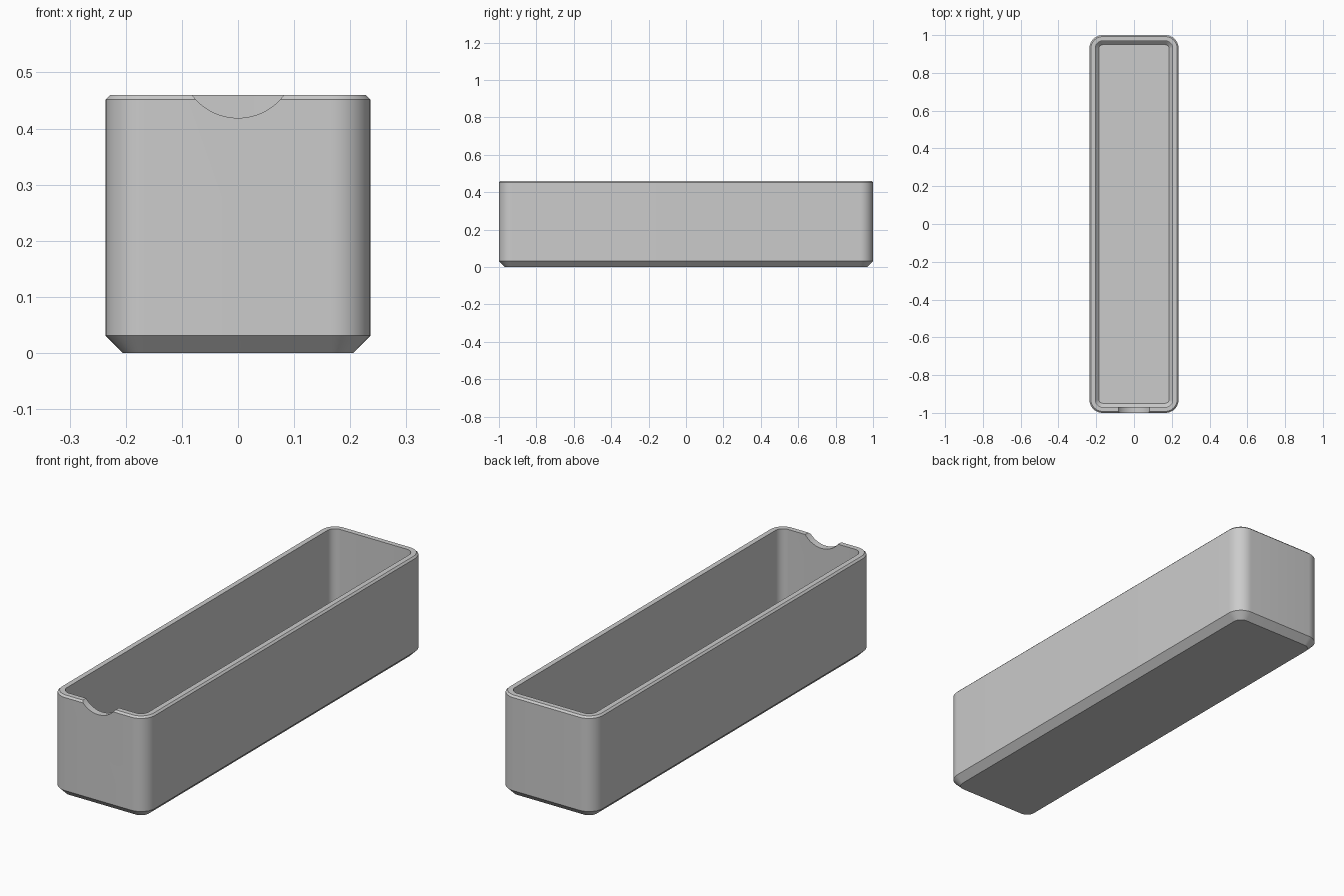
import bpy, bmesh
from math import cos, sin, pi

cube = bpy.data.objects.get("Cube")
if cube:
    bpy.data.objects.remove(cube, do_unlink=True)

HALF_X, HALF_Y, HEIGHT = 0.236, 1.0, 0.46
RADIUS, WALL, SEGMENTS = 0.07, 0.031, 12

grey = bpy.data.materials.new("plain grey")
grey.use_nodes = True
colour = (0.6, 0.6, 0.6, 1)
grey.diffuse_color = colour
grey.node_tree.nodes["Principled BSDF"].inputs["Base Color"].default_value = colour


def rounded_ring(bm, inset, z):
    """Rounded rectangle offset inwards from the outer footprint."""
    r = RADIUS - inset
    cx, cy = HALF_X - RADIUS, HALF_Y - RADIUS
    ring = []
    for corner, (sx, sy) in enumerate([(1, 1), (-1, 1), (-1, -1), (1, -1)]):
        for i in range(SEGMENTS + 1):
            a = (corner + i / SEGMENTS) * pi / 2
            ring.append(bm.verts.new((sx * cx + r * cos(a), sy * cy + r * sin(a), z)))
    return ring


# Tray section: inset and height, from underside over the rim to the floor
section = [
    (WALL, 0), (0, WALL), (0, HEIGHT - 0.008), (0.008, HEIGHT),
    (WALL, HEIGHT), (WALL, WALL + 0.02), (WALL + 0.02, WALL),
]
bm = bmesh.new()
rings = [rounded_ring(bm, inset, z) for inset, z in section]
for low, high in zip(rings, rings[1:]):
    n = len(low)
    for i in range(n):
        j = (i + 1) % n
        bm.faces.new((low[i], low[j], high[j], high[i]))
bm.faces.new(rings[0][::-1])
bm.faces.new(rings[-1])
bmesh.ops.recalc_face_normals(bm, faces=bm.faces)
mesh = bpy.data.meshes.new("tray")
bm.to_mesh(mesh)
bm.free()
mesh.materials.append(grey)
tray = bpy.data.objects.new("tray", mesh)
bpy.context.collection.objects.link(tray)

# Finger notch through the front wall
bpy.ops.mesh.primitive_cylinder_add(
    vertices=96, radius=0.1025, depth=0.2,
    location=(0, -HALF_Y, 0.5215), rotation=(pi / 2, 0, 0))
cutter = bpy.context.object
cutter.name = "notch_cutter"
cutter.hide_render = True
cutter.data.materials.append(grey)

bpy.ops.object.select_all(action="DESELECT")
tray.select_set(True)
bpy.context.view_layer.objects.active = tray
notch = tray.modifiers.new("finger notch", "BOOLEAN")
notch.operation = "DIFFERENCE"
notch.solver = "EXACT"
notch.object = cutter
bpy.ops.object.modifier_apply(modifier=notch.name)
bpy.data.objects.remove(cutter, do_unlink=True)
bpy.ops.object.shade_smooth_by_angle()
